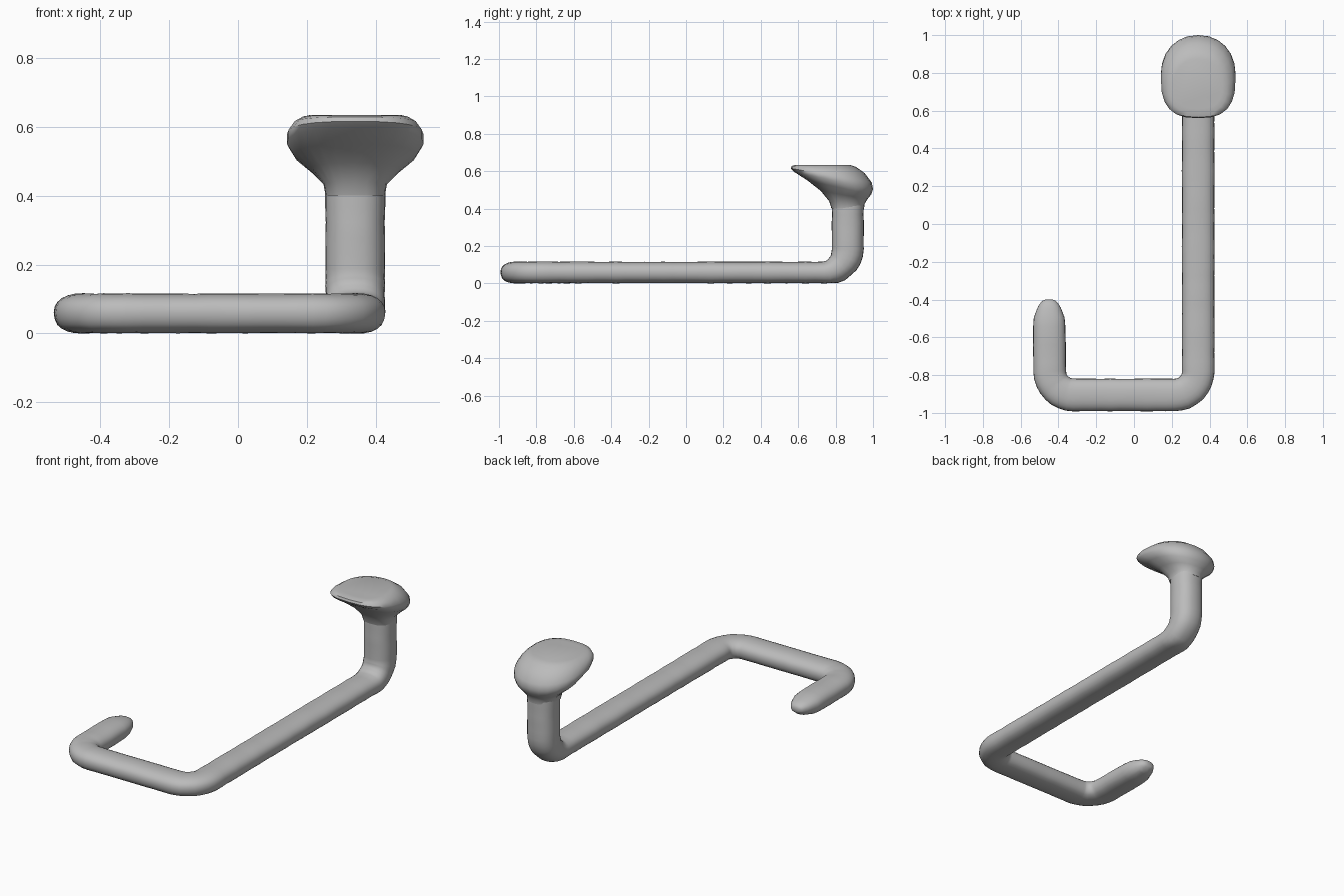
import bpy, bmesh, math, random
from mathutils import Vector

random.seed(4)
cube = bpy.data.objects.get("Cube")
if cube:
    bpy.data.objects.remove(cube, do_unlink=True)

# Single grey material
grey = bpy.data.materials.new("plain_grey")
grey.use_nodes = True
colour = (0.5, 0.5, 0.5, 1)
grey.diffuse_color = colour
grey.node_tree.nodes["Principled BSDF"].inputs["Base Color"].default_value = colour

SIDES = 24


def soft(value, power):
    return math.copysign(abs(value) ** (2 / power), value)


def loft(name, rings):
    """Skin a list of closed point rings and cap both ends."""
    bm = bmesh.new()
    loops = [[bm.verts.new(p) for p in ring] for ring in rings]
    for a, b in zip(loops, loops[1:]):
        for i in range(SIDES):
            j = (i + 1) % SIDES
            bm.faces.new((a[i], a[j], b[j], b[i]))
    bm.faces.new(loops[0])
    bm.faces.new(loops[-1])
    bmesh.ops.recalc_face_normals(bm, faces=bm.faces)
    mesh = bpy.data.meshes.new(name)
    bm.to_mesh(mesh)
    bm.free()
    mesh.materials.append(grey)
    obj = bpy.data.objects.new(name, mesh)
    bpy.context.collection.objects.link(obj)
    bpy.ops.object.select_all(action='DESELECT')
    bpy.context.view_layer.objects.active = obj
    obj.select_set(True)
    bpy.ops.object.shade_smooth_by_angle(angle=math.radians(50))
    return obj


def rounded_path(corners, radius, spacing=0.05):
    """Straight runs joined by right-angle arcs."""
    path, start = [], corners[0]

    def run(a, b):
        n = max(1, round((b - a).length / spacing))
        path.extend(a.lerp(b, i / n) for i in range(n))

    for before, corner, after in zip(corners, corners[1:], corners[2:]):
        u = (before - corner).normalized() * radius
        v = (after - corner).normalized() * radius
        run(start, corner + u)
        for i in range(8):
            a = i / 8 * math.pi / 2
            path.append(corner + u * (1 - math.sin(a)) + v * (1 - math.cos(a)))
        start = corner + v
    run(start, corners[-1])
    return path + [corners[-1]]


# Bent rod: hook end, cross run, long run, upright
corners = [Vector(p) for p in (
    (-0.45, -0.40, 0.06), (-0.445, -0.905, 0.06), (0.34, -0.905, 0.06),
    (0.34, 0.865, 0.06), (0.34, 0.865, 0.46))]
path = rounded_path(corners, 0.125)
# Closer rings near the tip for a rounded nose
path[1:1] = [path[0].lerp(path[1], f) for f in (0.15, 0.4, 0.7)]
rings = []
for k, point in enumerate(path):
    t = (path[min(k + 1, len(path) - 1)] - path[max(k - 1, 0)]).normalized()
    side = Vector((1, 0, 0)) if point.y > 0.5 else t.cross(Vector((0, 0, 1)))
    up = side.cross(t)
    rise = max(0, t.z)
    travelled = (point - path[0]).length
    nose = min(1, 0.22 + 0.78 * math.sqrt(min(1, travelled / 0.11)))
    if travelled < 0.001:
        nose = 0.22
    wide = 0.086 * nose * random.uniform(0.985, 1.015)
    high = (0.056 + 0.029 * rise) * nose * random.uniform(0.98, 1.02)
    ring = []
    for i in range(SIDES):
        a = math.tau * i / SIDES
        p = point + side * soft(math.cos(a), 2.3) * wide + up * soft(math.sin(a), 2.3) * high
        p.z = max(p.z, 0.006 if k % 2 else 0.004)
        ring.append(p)
    rings.append(ring)
# Floor contact
lowest = min(p.z for r in rings for p in r)
for r in rings:
    for p in r:
        if p.z < 0.03:
            p.z -= lowest
loft("bent_rod", rings)

# Tilted head: front y, back y, front z, back z, half width
sections = [
    (0.778, 0.952, 0.40, 0.40, 0.086), (0.765, 0.955, 0.44, 0.425, 0.092),
    (0.72, 0.97, 0.495, 0.45, 0.13), (0.65, 0.99, 0.55, 0.475, 0.175),
    (0.58, 1.0, 0.595, 0.505, 0.198), (0.56, 0.993, 0.615, 0.54, 0.198),
    (0.565, 0.955, 0.628, 0.59, 0.18), (0.585, 0.91, 0.633, 0.622, 0.155),
    (0.61, 0.875, 0.634, 0.634, 0.13)]
rings = []
for y0, y1, z0, z1, half in sections:
    ring = []
    for i in range(SIDES):
        a = math.tau * i / SIDES
        power = 2.7 if math.sin(a) < 0 else 2.15
        f = (1 + soft(math.sin(a), power)) / 2
        ring.append(Vector((0.34 + half * soft(math.cos(a), power),
                            y0 + (y1 - y0) * f, z0 + (z1 - z0) * f)))
    rings.append(ring)
loft("mushroom_head", rings)
